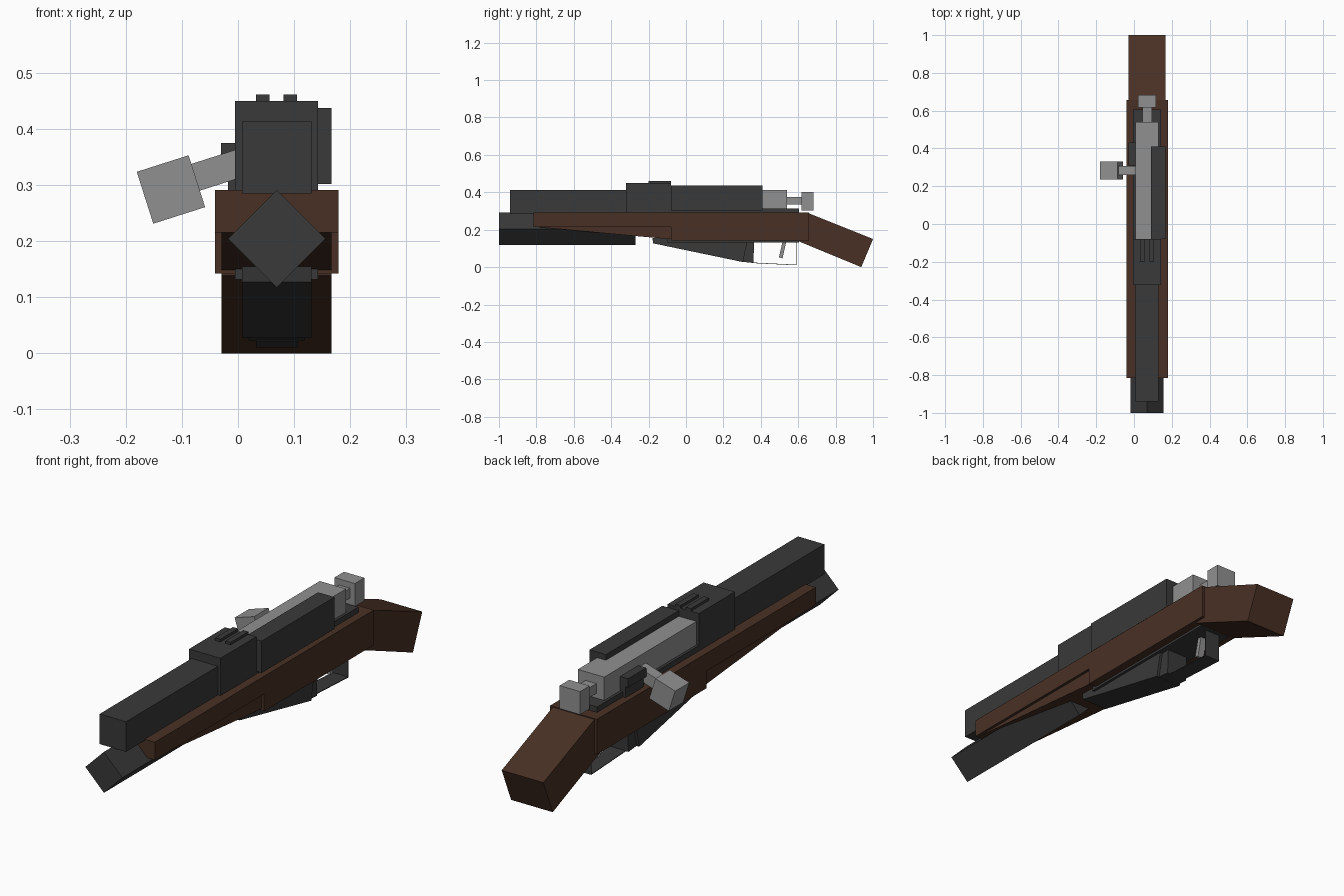
import bpy, bmesh, math
from mathutils import Matrix, Vector

cube = bpy.data.objects.get("Cube")
if cube:
    bpy.data.objects.remove(cube, do_unlink=True)


def material(name, rgb):
    m = bpy.data.materials.new(name)
    m.use_nodes = True
    m.diffuse_color = (*rgb, 1)
    m.node_tree.nodes["Principled BSDF"].inputs["Base Color"].default_value = (*rgb, 1)
    return m


STEEL = material("dark steel", (0.041, 0.041, 0.041))
BRIGHT = material("bright steel", (0.28, 0.28, 0.28))
WOOD = material("brown wood", (0.066, 0.03, 0.018))
CX = 0.069  # centreline of the gun body


def finish(name, bm, mat):
    bmesh.ops.recalc_face_normals(bm, faces=bm.faces)
    mesh = bpy.data.meshes.new(name)
    bm.to_mesh(mesh)
    bm.free()
    mesh.materials.append(mat)
    ob = bpy.data.objects.new(name, mesh)
    bpy.context.collection.objects.link(ob)
    return ob


def box(name, mat, x, y, z, roll=0):
    """Box from ranges, rolled about its own long (y) axis."""
    bm = bmesh.new()
    size = Vector((x[1] - x[0], y[1] - y[0], z[1] - z[0]))
    mid = Vector((sum(x) / 2, sum(y) / 2, sum(z) / 2))
    mat4 = Matrix.Translation(mid) @ Matrix.Rotation(math.radians(roll), 4, 'Y') @ Matrix.Diagonal((*size, 1))
    bmesh.ops.create_cube(bm, size=1, matrix=mat4)
    return finish(name, bm, mat)


def centred(name, mat, half, y, z):
    return box(name, mat, (CX - half, CX + half), y, z)


def prism(name, mat, half, profile):
    """Side profile in (y, z) extruded across the centreline."""
    bm = bmesh.new()
    face = bm.faces.new([bm.verts.new((CX - half, y, z)) for y, z in profile])
    new = bmesh.ops.extrude_face_region(bm, geom=[face])["geom"]
    bmesh.ops.translate(bm, vec=(2 * half, 0, 0),
                        verts=[v for v in new if isinstance(v, bmesh.types.BMVert)])
    return finish(name, bm, mat)


# Wooden stock
centred("fore_stock", WOOD, 0.11, (-0.815, -0.08), (0.215, 0.291))
centred("middle_stock", WOOD, 0.11, (-0.08, 0.657), (0.142, 0.291))
prism("fore_stock_wedge", WOOD, 0.098,
      [(-0.815, 0.216), (-0.815, 0.222), (-0.07, 0.222), (-0.07, 0.148)])
prism("butt_stock", WOOD, 0.098,
      [(0.65, 0.29), (1.0, 0.15), (0.937, 0), (0.6, 0.139), (0.6, 0.28)])

# Barrel, diamond-section tube and receiver
centred("barrel", STEEL, 0.062, (-0.94, -0.3), (0.285, 0.413))
box("lower_tube", STEEL, (CX - 0.0615, CX + 0.0615), (-1, -0.27), (0.1425, 0.2655), 45)
centred("receiver_ring", STEEL, 0.074, (-0.322, -0.08), (0.26, 0.45))
for side in (-1, 1):
    mid = CX + side * 0.0245
    box("sight_rail", STEEL, (mid - 0.012, mid + 0.012), (-0.2, -0.08), (0.44, 0.461))
centred("receiver_base", STEEL, 0.074, (-0.08, 0.605), (0.25, 0.314))
box("receiver_side_wall", STEEL, (0.09, 0.167), (-0.08, 0.41), (0.302, 0.437))
box("bolt_stop", STEEL, (-0.03, 0.02), (0.31, 0.432), (0.337, 0.375))
box("bolt_stop_foot", STEEL, (-0.018, 0.02), (0.31, 0.432), (0.285, 0.337))

# Bolt with rear knob and slanted handle
centred("bolt", BRIGHT, 0.062, (-0.08, 0.54), (0.314, 0.413))
centred("bolt_stem", BRIGHT, 0.025, (0.53, 0.625), (0.334, 0.376))
centred("bolt_rear_knob", BRIGHT, 0.048, (0.618, 0.682), (0.304, 0.402))
box("bolt_handle_rod", BRIGHT, (-0.12, 0.03), (0.259, 0.308), (0.2985, 0.3485), -17.7)
box("bolt_handle_knob", BRIGHT, (-0.168, -0.071), (0.235, 0.331), (0.2435, 0.3405), -17.7)

# Magazine, floor plate, trigger and guard
centred("floor_plate", STEEL, 0.074, (-0.1, 0.605), (0.132, 0.15))
prism("magazine", STEEL, 0.062,
      [(-0.18, 0.155), (-0.175, 0.127), (0.305, 0.027), (0.33, 0.15)])
prism("magazine_rear", STEEL, 0.05,
      [(0.3, 0.14), (0.3, 0.028), (0.36, 0.023), (0.365, 0.14)])
prism("trigger", BRIGHT, 0.015,
      [(0.517, 0.14), (0.497, 0.052), (0.516, 0.047), (0.537, 0.14)])
prism("guard_bottom", STEEL, 0.037,
      [(0.35, 0.025), (0.59, 0.013), (0.59, 0.01), (0.35, 0.022)])
prism("guard_rear", STEEL, 0.037,
      [(0.588, 0.01), (0.588, 0.14), (0.591, 0.14), (0.591, 0.01)])
